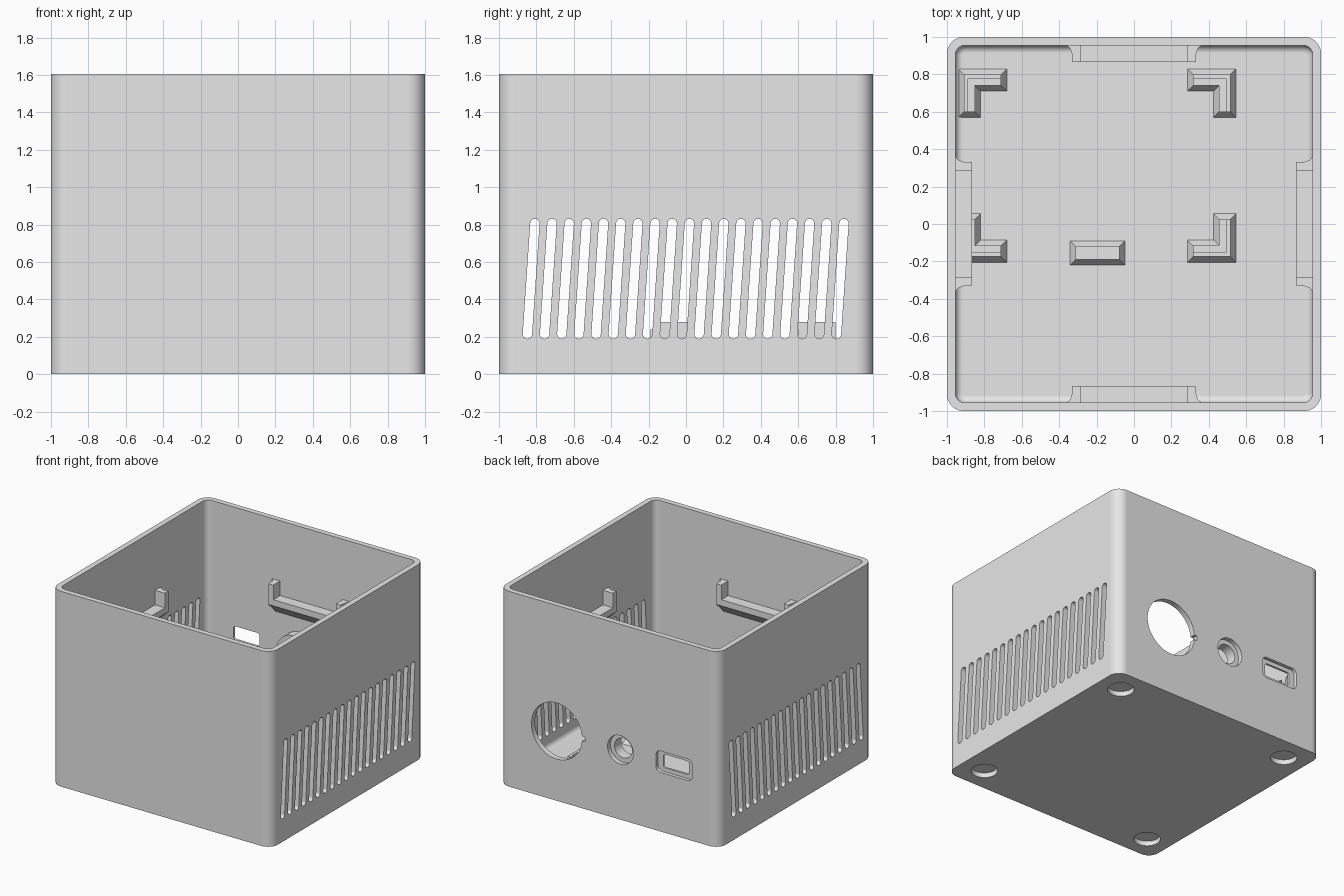
import bpy
import bmesh
from math import cos, sin, pi
from mathutils import Matrix, Vector

if "Cube" in bpy.data.objects:
    bpy.data.objects.remove(bpy.data.objects["Cube"])

grey = bpy.data.materials.new("light grey plastic")
grey.use_nodes = True
grey.diffuse_color = (0.8, 0.8, 0.8, 1)
grey.node_tree.nodes["Principled BSDF"].inputs["Base Color"].default_value = (0.8, 0.8, 0.8, 1)

WALL_IN = 0.955
FLOOR = 0.09
HEIGHT = 1.605


# Shape helpers
def solid(name, rings):
    """Skin a stack of matching rings and cap both ends."""
    bm = bmesh.new()
    loops = [[bm.verts.new(p) for p in ring] for ring in rings]
    for a, b in zip(loops, loops[1:]):
        for i in range(len(a)):
            j = (i + 1) % len(a)
            bm.faces.new((a[i], a[j], b[j], b[i]))
    bm.faces.new(loops[0][::-1])
    bm.faces.new(loops[-1])
    bmesh.ops.recalc_face_normals(bm, faces=bm.faces)
    mesh = bpy.data.meshes.new(name)
    bm.to_mesh(mesh)
    bm.free()
    mesh.materials.append(grey)
    obj = bpy.data.objects.new(name, mesh)
    bpy.context.collection.objects.link(obj)
    return obj


def rounded(half_w, half_h, r, n=10):
    """Outline of a rounded rectangle around the origin."""
    pts = []
    for k, (sx, sy) in enumerate(((1, 1), (-1, 1), (-1, -1), (1, -1))):
        for i in range(n + 1):
            a = (k + i / n) * pi / 2
            pts.append((sx * (half_w - r) + r * cos(a), sy * (half_h - r) + r * sin(a)))
    return pts


def circle(r, n=48):
    return [(r * cos(2 * pi * i / n), r * sin(2 * pi * i / n)) for i in range(n)]


def along_z(name, outline, z0, z1, cx=0, cy=0):
    return solid(name, [[(cx + u, cy + v, z) for u, v in outline] for z in (z0, z1)])


def along_y(name, outline, y0, y1, cx, cz):
    return solid(name, [[(cx + u, y, cz + v) for u, v in outline] for y in (y0, y1)])


def select(obj):
    bpy.ops.object.select_all(action="DESELECT")
    obj.select_set(True)
    bpy.context.view_layer.objects.active = obj


def cut(obj, cutter):
    mod = obj.modifiers.new("cut", "BOOLEAN")
    mod.operation = "DIFFERENCE"
    mod.solver = "EXACT"
    mod.object = cutter
    select(obj)
    bpy.ops.object.modifier_apply(modifier=mod.name)
    bpy.data.objects.remove(cutter)


def smooth(obj):
    select(obj)
    bpy.ops.object.shade_smooth_by_angle(angle=pi / 6)
    mod = obj.modifiers.new("even shading", "WEIGHTED_NORMAL")
    mod.keep_sharp = True


# Open case with rounded corners and a filleted floor
case = along_z("case", rounded(1, 1, 0.09), 0, HEIGHT)
fillet = 0.04
rings = []
for i in range(7):
    a = i / 6 * pi / 2
    inset = fillet * (1 - sin(a))
    half = WALL_IN - inset
    z = FLOOR + fillet * (1 - cos(a))
    rings.append([(x, y, z) for x, y in rounded(half, half, 0.05 - inset)])
rings.append([(x, y, HEIGHT + 0.1) for x, y in rounded(WALL_IN, WALL_IN, 0.05)])
cut(case, solid("cavity", rings))

# Slanted vent slots through both side walls
for i in range(19):
    y = -0.828 + i * 0.0918
    outline = []
    for k in range(18):
        a = k / 17 * pi if k < 9 else (k - 1) / 16 * pi
        a = (k if k < 9 else k - 1) * pi / 8
        up = 1 if k < 9 else -1
        outline.append((y + up * 0.02 + 0.025 * cos(a), 0.51 + up * 0.296 + 0.025 * sin(a)))
    cut(case, solid("vent", [[(x, u, v) for u, v in outline] for x in (-1.1, 1.1)]))

# Rear ports: keyed round opening, jack hole, recessed rectangular socket
PORT_Z = 0.573
cut(case, along_y("round_port", circle(0.23, 64), 0.9, 1.1, 0.475, PORT_Z))
cut(case, along_y("port_key", rounded(0.04, 0.02, 0.004, 2), 0.9, 1.1, 0.26, PORT_Z))
cut(case, along_y("jack_hole", circle(0.117), 0.9, 1.1, -0.104, PORT_Z))
cut(case, along_y("socket_recess", rounded(0.165, 0.088, 0.04), 0.972, 1.1, -0.592, PORT_Z))
cut(case, along_y("socket_hole", rounded(0.118, 0.055, 0.02), 0.9, 1.1, -0.592, PORT_Z))

# Round foot recesses underneath
for x in (-0.8, 0.8):
    for y in (-0.8, 0.8):
        cut(case, along_z("foot_recess", circle(0.1), -0.1, 0.04, x, y))
smooth(case)

# Collar behind the jack hole
collar = along_y("jack_collar", circle(0.165), 0.875, 0.962, -0.104, PORT_Z)
cut(collar, along_y("collar_bore", circle(0.08), 0.8, 1.1, -0.104, PORT_Z))
smooth(collar)


# Corner brackets for the board: ledge with flared foot, and a taller outer lip
def corner_ring(cx, cy, sx, sy, width, grow, z):
    far, w, g = 0.2 + grow, width + grow, -grow
    pts = ((g, g), (far, g), (far, w), (w, w), (w, far), (g, far))
    return [(cx - sx * u, cy - sy * v, z) for u, v in pts]


LEDGE_Z, LIP_Z = 0.24, 0.28
for side, cx, sx in (("right", -0.91, -1), ("left", 0.515, 1)):
    for end, cy, sy in (("back", 0.8, 1), ("front", -0.175, -1)):
        spec = (cx, cy, sx, sy)
        solid(f"bracket_{end}_{side}", [
            corner_ring(*spec, 0.06, 0.03, FLOOR - 0.01),
            corner_ring(*spec, 0.06, 0.03, FLOOR),
            corner_ring(*spec, 0.06, 0, FLOOR + 0.05),
            corner_ring(*spec, 0.06, 0, LEDGE_Z)])
        solid(f"bracket_lip_{end}_{side}", [
            corner_ring(*spec, 0.022, 0, FLOOR + 0.05),
            corner_ring(*spec, 0.022, 0, LIP_Z)])

# Middle board support
solid("middle_support", [
    [(-0.195 + sx * (0.117 + g), -0.155 + sy * (0.035 + g), z)
     for sx, sy in ((1, 1), (-1, 1), (-1, -1), (1, -1))]
    for g, z in ((0.03, FLOOR - 0.01), (0.03, FLOOR), (0, FLOOR + 0.05), (0, LEDGE_Z))])

# Support rail with two end posts on every wall
rail_profile = ((0.97, 0.99), (0.865, 0.99), (0.865, 0.94), (0.97, 0.835))
post_outline = ((0.285, 0.97), (0.285, 0.865), (0.33, 0.865), (0.333, 0.915),
                (0.343, 0.94), (0.36, 0.955), (0.36, 0.97))
for k, wall in enumerate(("back", "right", "front", "left")):
    turn = Matrix.Rotation(k * pi / 2, 3, "Z")
    solid(f"rail_{wall}", [[turn @ Vector((x, y, z)) for y, z in rail_profile]
                           for x in (-0.33, 0.33)])
    for s, tag in ((-1, "a"), (1, "b")):
        solid(f"rail_post_{wall}_{tag}", [[turn @ Vector((s * x, y, z)) for x, y in post_outline]
                                          for z in (0.94, 1.11)])
